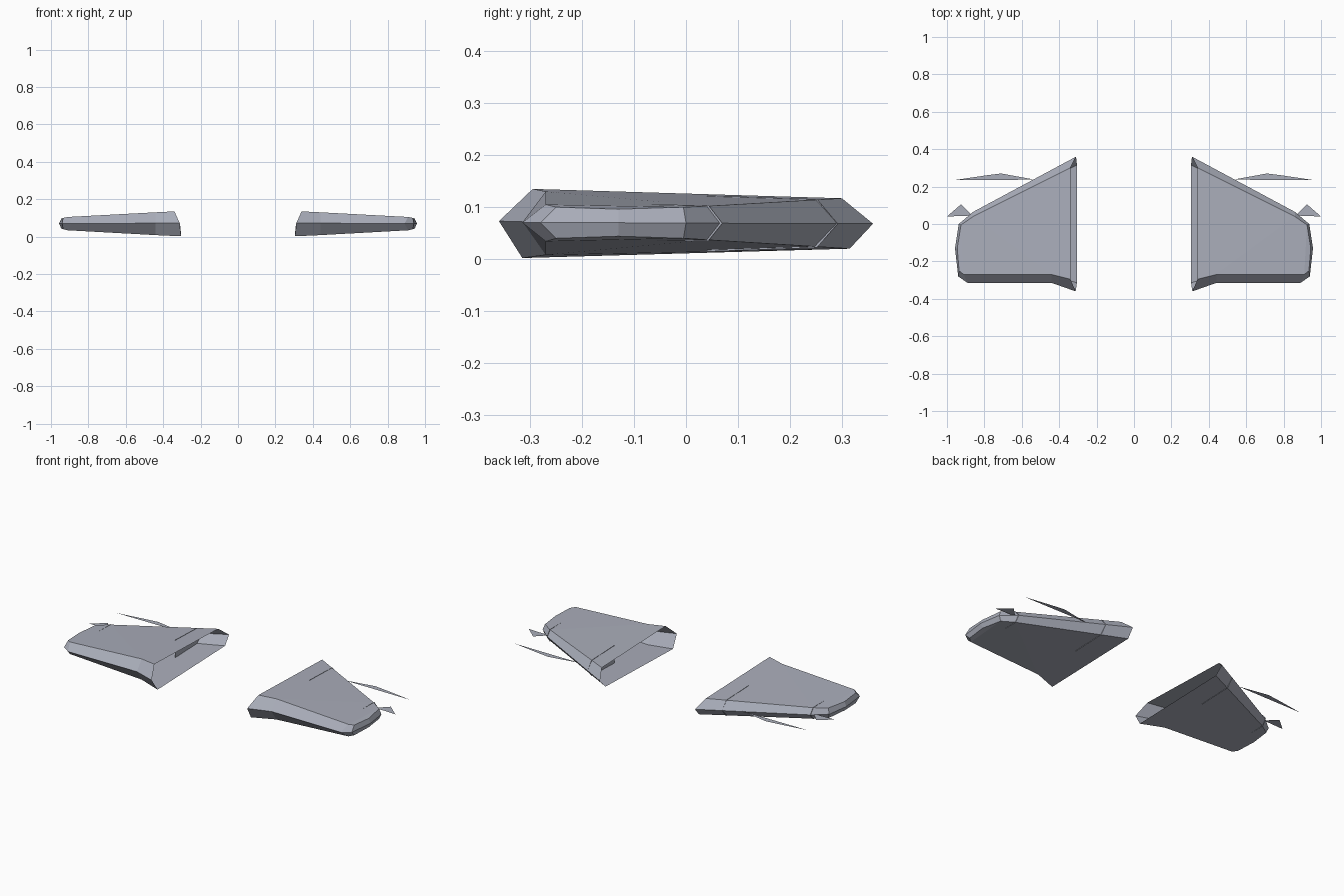
import bpy

cube = bpy.data.objects.get("Cube")
if cube:
    bpy.data.objects.remove(cube, do_unlink=True)

# Single grey paint
paint = bpy.data.materials.new("wing_grey")
paint.use_nodes = True
GREY = (0.40, 0.42, 0.49, 1)
paint.diffuse_color = GREY
paint.node_tree.nodes["Principled BSDF"].inputs["Base Color"].default_value = GREY


def mirrored_part(name, verts, faces):
    """Left-hand mesh, mirrored across x = 0 by a modifier."""
    mesh = bpy.data.meshes.new(name)
    mesh.from_pydata(verts, [], faces)
    mesh.materials.append(paint)
    obj = bpy.data.objects.new(name, mesh)
    bpy.context.collection.objects.link(obj)
    mirror = obj.modifiers.new("mirror", "MIRROR")
    mirror.use_mirror_merge = False
    return obj


def plate(name, points):
    return mirrored_part(name, points, [tuple(range(len(points)))])


# Wing outlines, from root front around the tip to root back
top = [(.34, -.295, .135), (.44, -.27, .13), (.91, -.27, .105), (.935, -.25, .1),
       (.945, -.13, .096), (.925, -.005, .1), (.86, .04, .102), (.34, .3, .117)]
middle = [(.312, -.36, .073), (.44, -.315, .072), (.89, -.315, .07), (.94, -.28, .07),
          (.957, -.13, .07), (.937, 0, .069), (.86, .065, .069), (.31, .36, .068)]
bottom = [(.305, -.315, .002), (.44, -.27, .008), (.91, -.27, .034), (.935, -.25, .04),
          (.945, -.13, .044), (.925, -.005, .04), (.86, .04, .037), (.305, .315, .02)]

# Hollow wing shell, open at the root
n = len(top)
skin = [(0, 1, 6, 7), (1, 2, 5, 6), (2, 3, 4, 5)]
faces = list(skin)
faces += [tuple(2 * n + i for i in reversed(f)) for f in skin]
for upper in (0, n):
    lower = upper + n
    faces += [(upper + i, lower + i, lower + i + 1, upper + i + 1) for i in range(n - 1)]
mirrored_part("wing_shell", top + middle + bottom, faces)

# Upright ribs standing just proud of the skin
plate("inner_rib", [(.44, .04, .1225), (.44, .252, .1155), (.44, .292, .068),
                    (.44, .252, .022), (.44, .04, .0145)])
plate("outer_rib", [(.86, -.065, .105), (.86, .043, .104), (.86, .07, .069),
                    (.86, .043, .035), (.86, -.065, .035)])
plate("flap_seam", [(.77, -.06, .108), (.85, -.04, .1035),
                    (.85, -.04, .036), (.77, -.06, .031)])

# Flat trailing flaps
plate("long_flap", [(.53, .237, .07), (.96, .235, .07), (.79, .26, .07), (.71, .27, .07)])
plate("tip_flap", [(.865, .045, .07), (1, .04, .07), (.925, .105, .07)])
